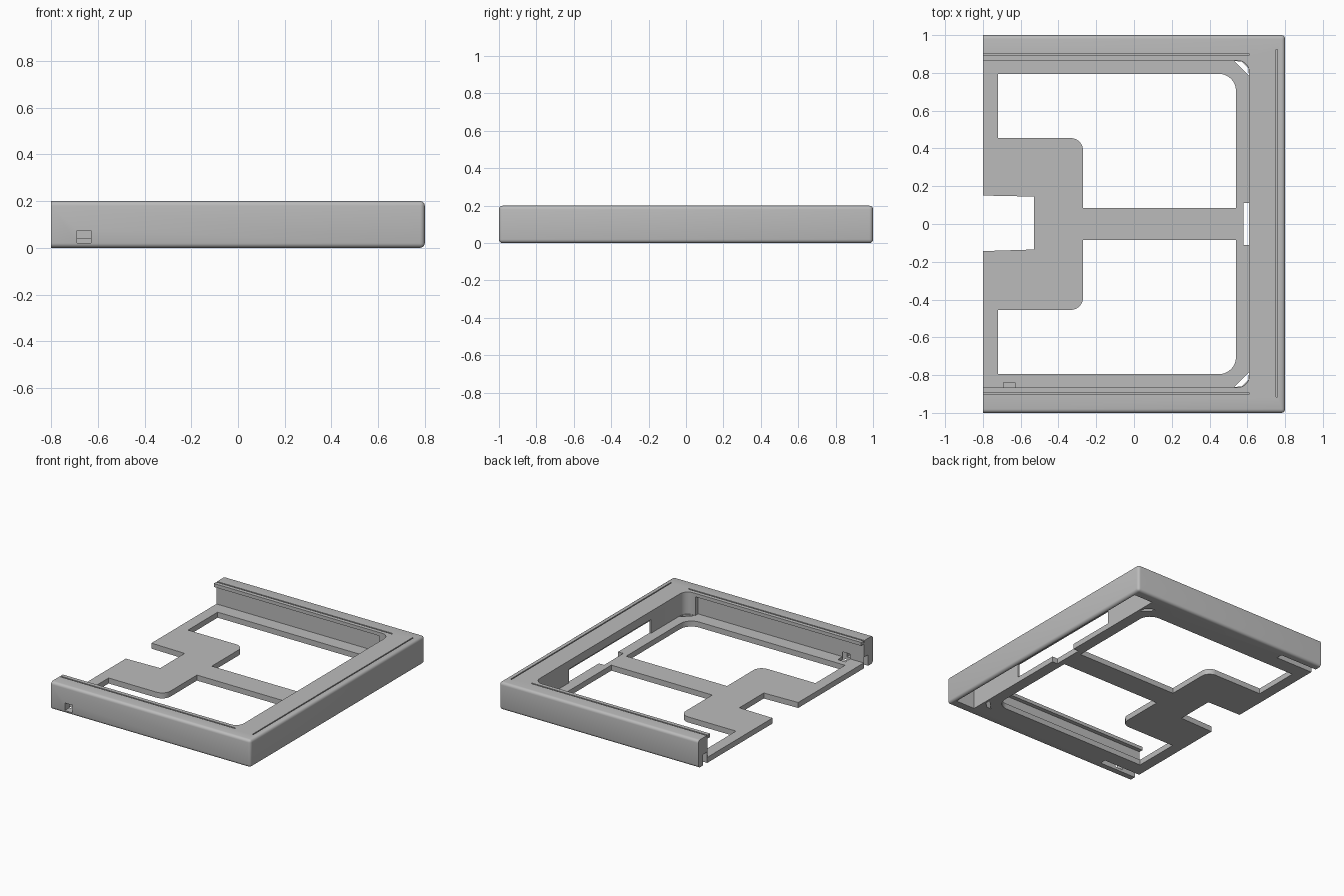
import bpy, bmesh, math
from mathutils import Vector

if "Cube" in bpy.data.objects:
    bpy.data.objects.remove(bpy.data.objects["Cube"], do_unlink=True)

grey = bpy.data.materials.new("light_grey")
grey.use_nodes = True
GREY = (0.5, 0.5, 0.5, 1)
grey.diffuse_color = GREY
grey.node_tree.nodes["Principled BSDF"].inputs["Base Color"].default_value = GREY


def add_object(name, bm):
    bmesh.ops.recalc_face_normals(bm, faces=bm.faces)
    mesh = bpy.data.meshes.new(name)
    bm.to_mesh(mesh)
    bm.free()
    mesh.materials.append(grey)
    obj = bpy.data.objects.new(name, mesh)
    bpy.context.collection.objects.link(obj)
    return obj


def outline(points, steps=8):
    """Round the corners of a polygon given as (x, y, radius)."""
    result = []
    for i, (x, y, r) in enumerate(points):
        corner = Vector((x, y))
        if r == 0:
            result.append(corner)
            continue
        a = (Vector(points[i - 1][:2]) - corner).normalized()
        b = (Vector(points[(i + 1) % len(points)][:2]) - corner).normalized()
        centre = corner + (a + b) * r
        for k in range(steps + 1):
            t = k / steps * math.pi / 2
            result.append(centre - b * r * math.cos(t) - a * r * math.sin(t))
    return result


def prism(name, points, z0, z1, flip=1):
    bm = bmesh.new()
    face = bm.faces.new([bm.verts.new((p.x, p.y * flip, z0)) for p in outline(points)])
    top = bmesh.ops.extrude_face_region(bm, geom=[face])["geom"]
    bmesh.ops.translate(bm, vec=(0, 0, z1 - z0),
                        verts=[v for v in top if isinstance(v, bmesh.types.BMVert)])
    return add_object(name, bm)


def box(name, x0, x1, y0, y1, z0, z1):
    return prism(name, [(x0, y0, 0), (x1, y0, 0), (x1, y1, 0), (x0, y1, 0)], z0, z1)


# Outer block, rounded everywhere except around the open end
bm = bmesh.new()
bmesh.ops.create_cube(bm, size=1)
for v in bm.verts:
    v.co = (v.co.x * 1.6, v.co.y * 2, (v.co.z + 0.5) * 0.2)
edges = [e for e in bm.edges if any(v.co.x > 0 for v in e.verts)]
bmesh.ops.bevel(bm, geom=edges, offset=0.02, segments=4, profile=0.5, affect='EDGES')
tray = add_object("tray_frame", bm)

FLOOR = 0.04
cutters = [
    # Main pocket and the undercut below the side lips
    prism("pocket", [(-1, -0.865, 0), (0.61, -0.865, 0.06),
                     (0.61, 0.865, 0.06), (-1, 0.865, 0)], FLOOR, 0.5),
    box("undercut", -1, 0.53, -0.895, 0.895, FLOOR, 0.175),
    # Hollow under the end cover, its middle opening and the floor slot
    box("end_hollow", 0.622, 0.775, -0.93, 0.93, -0.5, 0.175),
    box("end_opening", 0.59, 0.65, -0.47, 0.47, FLOOR, 0.14),
    box("floor_slot", 0.58, 0.65, -0.11, 0.11, -0.5, 0.14),
    # Connector notch at the open end
    prism("end_notch", [(-1, -0.15, 0), (-0.53, -0.135, 0),
                        (-0.53, 0.145, 0), (-1, 0.155, 0)], -0.5, 0.5),
    # Latch window and the thin groove along the end cover
    box("latch_window", -0.69, -0.63, -1.1, -0.84, 0.02, 0.075),
    box("end_groove", 0.753, 0.761, -0.915, 0.925, 0.19, 0.5),
]
for s in (1, -1):
    cutters += [
        prism("floor_window", [(-0.72, 0.455, 0), (-0.27, 0.455, 0.065), (-0.27, 0.085, 0),
                               (0.54, 0.085, 0), (0.54, 0.795, 0.09), (-0.72, 0.795, 0)],
              -0.5, 0.1, s),
        prism("corner_gap", [(0.53, 0.863, 0), (0.57, 0.86, 0), (0.605, 0.825, 0),
                             (0.609, 0.785, 0)], -0.5, 0.1, s),
        prism("side_groove", [(-1, 0.893, 0), (0.61, 0.893, 0), (0.61, 0.903, 0),
                              (-1, 0.903, 0)], 0.185, 0.5, s),
        prism("spring_slot", [(-1, 0.9, 0), (-0.5, 0.9, 0), (-0.5, 0.945, 0),
                              (-1, 0.945, 0)], -0.5, 0.08, s),
    ]

# Carve the block and discard the cutters
for cutter in cutters:
    cutter.hide_render = True
    mod = tray.modifiers.new(cutter.name, 'BOOLEAN')
    mod.operation = 'DIFFERENCE'
    mod.solver = 'EXACT'
    mod.object = cutter
carved = bpy.data.meshes.new_from_object(
    tray.evaluated_get(bpy.context.evaluated_depsgraph_get()))
tray.modifiers.clear()
tray.data = carved
carved.name = "tray_frame"
for cutter in cutters:
    bpy.data.objects.remove(cutter, do_unlink=True)

bpy.ops.object.select_all(action='DESELECT')
tray.select_set(True)
bpy.context.view_layer.objects.active = tray
bpy.ops.object.shade_smooth_by_angle(angle=math.radians(30))
